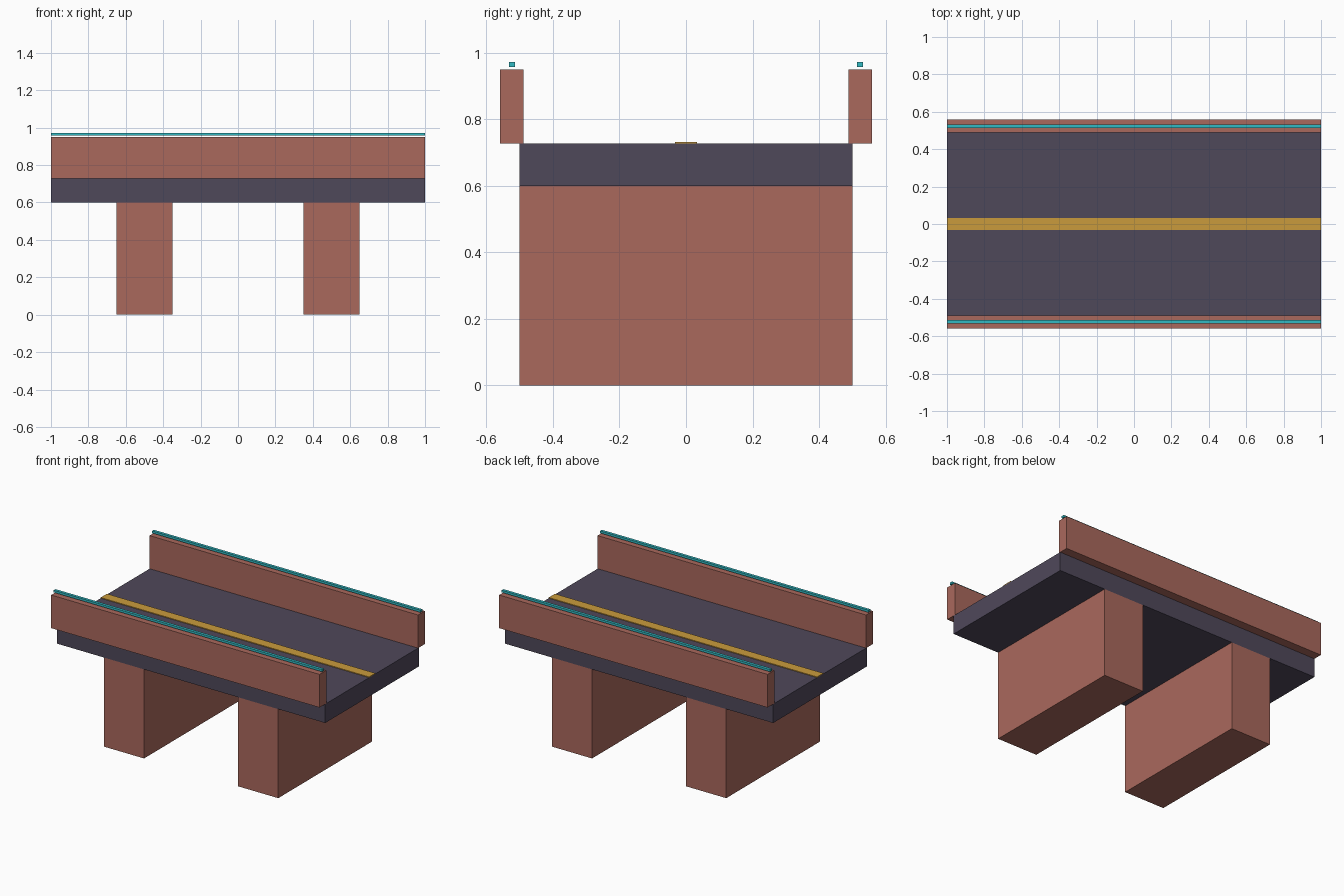
import bpy

default = bpy.data.objects.get("Cube")
if default:
    bpy.data.objects.remove(default, do_unlink=True)


def make_material(name, rgb):
    mat = bpy.data.materials.new(name)
    mat.use_nodes = True
    color = (*rgb, 1.0)
    mat.diffuse_color = color
    mat.node_tree.nodes["Principled BSDF"].inputs["Base Color"].default_value = color
    return mat


def box(name, x, y, z, mat):
    """Box from (min, max) ranges on each axis."""
    ranges = (x, y, z)
    bpy.ops.mesh.primitive_cube_add(size=1, location=[(a + b) / 2 for a, b in ranges])
    obj = bpy.context.object
    obj.name = name
    obj.scale = [b - a for a, b in ranges]
    bpy.ops.object.transform_apply(location=False, rotation=False, scale=True)
    obj.data.materials.append(mat)
    return obj


brick = make_material("red_brick", (0.40, 0.14, 0.108))
asphalt = make_material("dark_asphalt", (0.078, 0.065, 0.102))
yellow = make_material("line_yellow", (0.59, 0.33, 0.045))
teal = make_material("rail_teal", (0.032, 0.49, 0.55))

LENGTH = (-1.0, 1.0)
DECK_BOTTOM, DECK_TOP = 0.6, 0.727

# Road deck with raised centre line
box("road_deck", LENGTH, (-0.5, 0.5), (DECK_BOTTOM, DECK_TOP), asphalt)
box("centre_line", LENGTH, (-0.033, 0.033), (DECK_TOP - 0.002, 0.732), yellow)

# Wall-like support piers
for side, x in (("right", -0.5), ("left", 0.5)):
    box(f"pier_{side}", (x - 0.15, x + 0.15), (-0.5, 0.5), (0, DECK_BOTTOM), brick)

# Parapets with a thin rail floating just above each
for side, s in (("front", -1), ("back", 1)):
    for part, inner, outer, z, mat in (
        ("parapet", 0.488, 0.56, (DECK_TOP, 0.95), brick),
        ("rail", 0.514, 0.533, (0.957, 0.972), teal),
    ):
        box(f"{part}_{side}", LENGTH, sorted((s * inner, s * outer)), z, mat)
